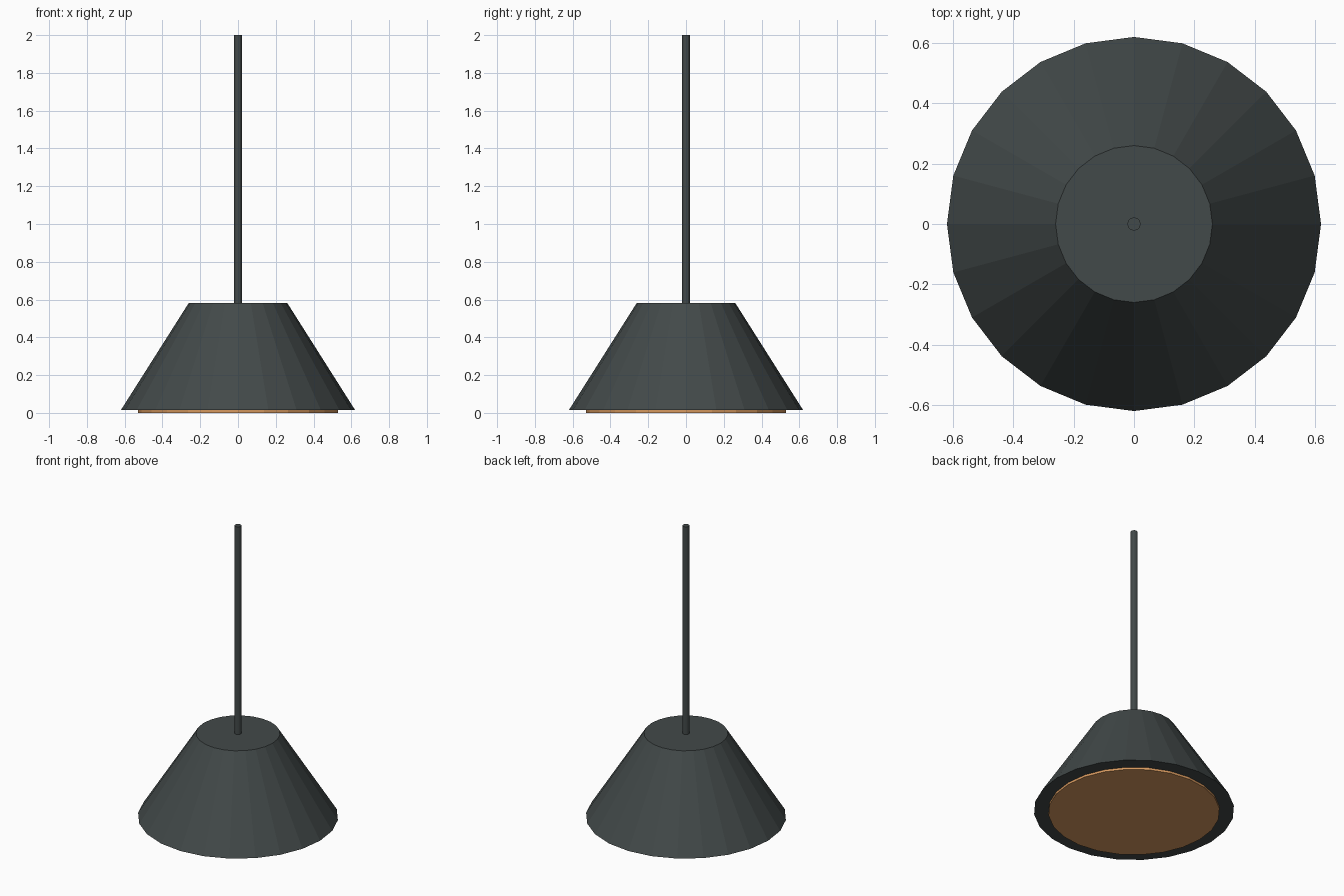
import bpy

if "Cube" in bpy.data.objects:
    bpy.data.objects.remove(bpy.data.objects["Cube"])


def material(name, rgb):
    m = bpy.data.materials.new(name)
    m.diffuse_color = (*rgb, 1)
    m.use_nodes = True
    m.node_tree.nodes["Principled BSDF"].inputs["Base Color"].default_value = m.diffuse_color
    return m


dark = material("charcoal metal", (0.055, 0.067, 0.067))
warm = material("warm diffuser", (0.68, 0.32, 0.115))


def frustum(name, sides, r1, r2, z0, z1, mat):
    bpy.ops.mesh.primitive_cone_add(vertices=sides, radius1=r1, radius2=r2,
                                    depth=z1 - z0, location=(0, 0, (z0 + z1) / 2))
    o = bpy.context.object
    o.name = name
    o.data.materials.append(mat)
    return o


# Tapered shade, hanging rod and the light disc underneath
frustum("shade", 24, 0.62, 0.26, 0.015, 0.583, dark)
frustum("hanging_rod", 12, 0.022, 0.022, 0.57, 2.0, dark)
frustum("light_disc", 24, 0.53, 0.53, 0.0, 0.03, warm)
